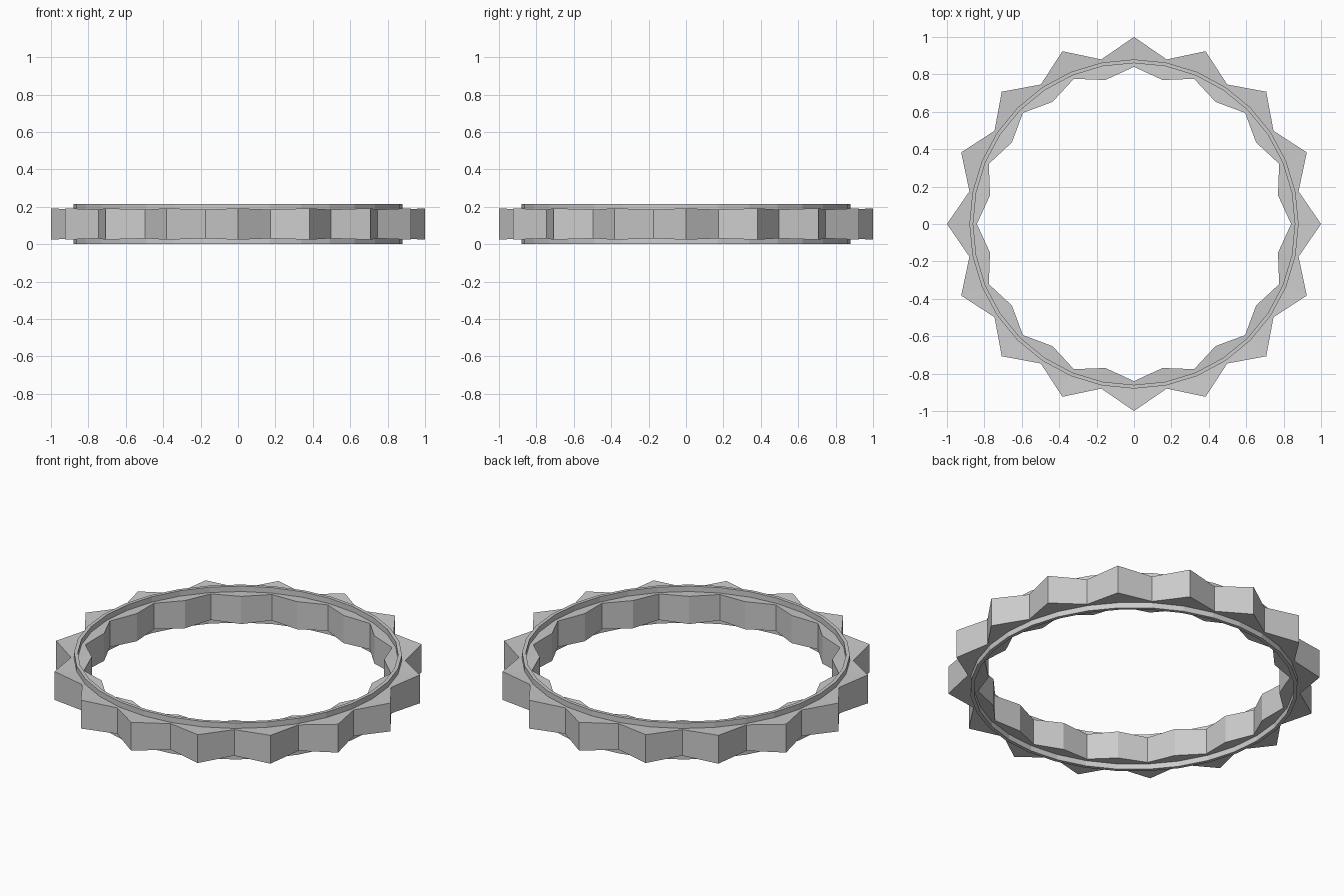
import bpy, bmesh
from math import sin, cos, pi

if "Cube" in bpy.data.objects:
    bpy.data.objects.remove(bpy.data.objects["Cube"], do_unlink=True)

SIDES = 32
MID_Z = 0.108

grey = bpy.data.materials.new("light_grey")
grey.use_nodes = True
grey.diffuse_color = (0.6, 0.6, 0.6, 1)
grey.node_tree.nodes["Principled BSDF"].inputs["Base Color"].default_value = grey.diffuse_color


def ring(name, profile):
    """Closed ring; each profile corner is ((radius, half height) on even spokes, same on odd spokes)."""
    bm = bmesh.new()
    loops = []
    for corner in profile:
        loop = []
        for i in range(SIDES):
            r, h = corner[i % 2]
            a = 2 * pi * i / SIDES
            loop.append(bm.verts.new((r * cos(a), r * sin(a), MID_Z + h)))
        loops.append(loop)
    for k, low in enumerate(loops):
        high = loops[(k + 1) % len(loops)]
        for i in range(SIDES):
            j = (i + 1) % SIDES
            bm.faces.new((low[i], low[j], high[j], high[i]))
    bmesh.ops.recalc_face_normals(bm, faces=bm.faces)
    mesh = bpy.data.meshes.new(name)
    bm.to_mesh(mesh)
    bm.free()
    mesh.materials.append(grey)
    obj = bpy.data.objects.new(name, mesh)
    bpy.context.collection.objects.link(obj)
    return obj


def mirrored(upper):
    """Add the lower half of a profile by flipping the heights."""
    lower = [tuple((r, -h) for r, h in corner) for corner in reversed(upper)]
    return upper + lower


# Zigzag band: pointed outside and inside, thinnest where it meets the rim
ring("zigzag_band", mirrored([
    ((1.0, 0.084), (0.897, 0.077)),
    ((0.87, 0.075), (0.87, 0.075)),
    ((0.84, 0.077), (0.785, 0.082)),
]))

# Thin round rim standing proud above and below the band
ring("round_rim", mirrored([
    ((0.88, 0.108),) * 2,
    ((0.86, 0.108),) * 2,
]))
